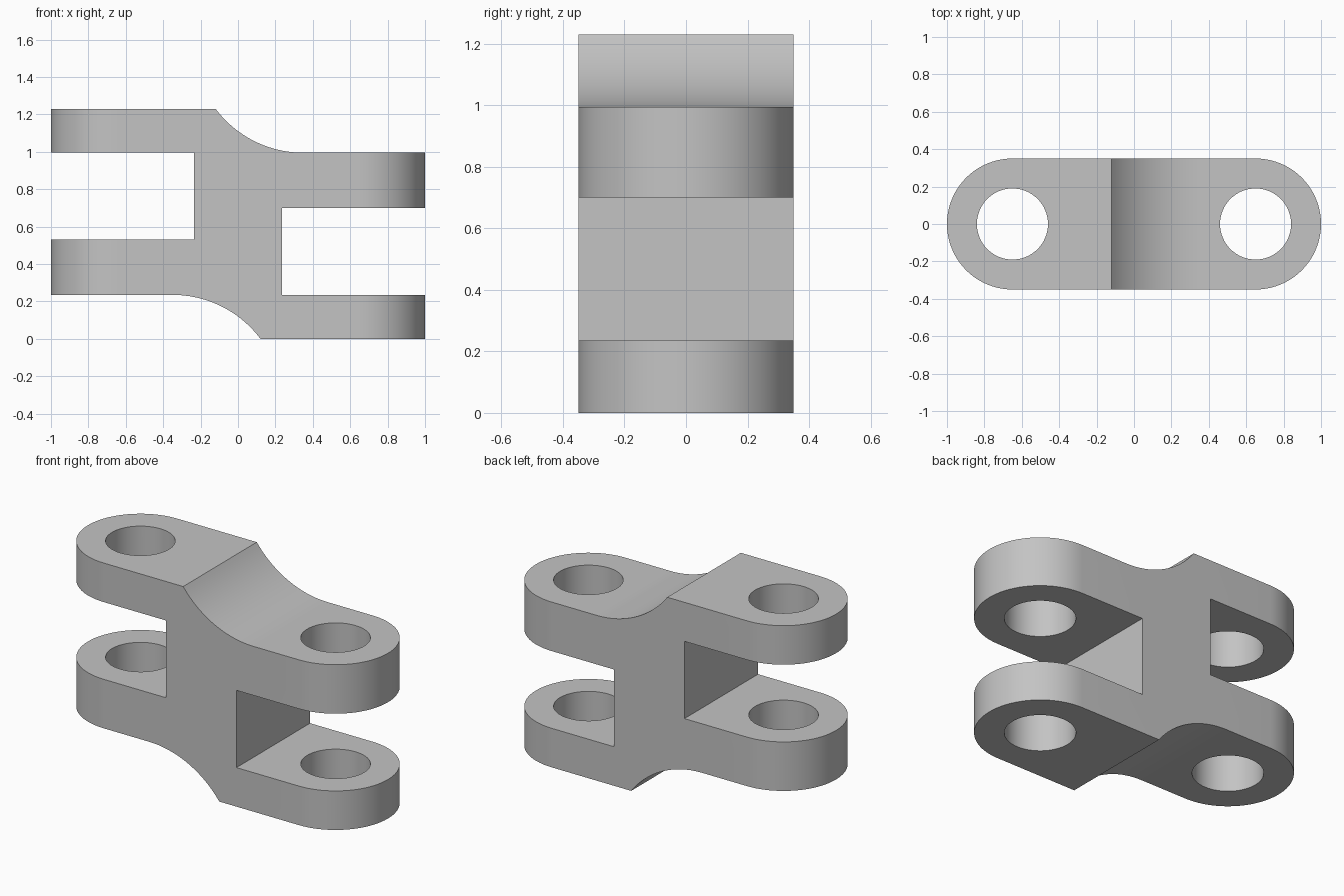
import bpy
import bmesh
import math

old = bpy.data.objects.get("Cube")
if old:
    bpy.data.objects.remove(old, do_unlink=True)

HEIGHT = 1.23      # full height
STEP = 0.235       # offset between the two forks, also half the web width
ARM_TOP = HEIGHT - STEP
SLOT_Z = 0.70      # underside of the upper right arm
EYE_X, EYE_R, HOLE_R = 0.65, 0.35, 0.19

metal = bpy.data.materials.new("light grey metal")
metal.use_nodes = True
grey = (0.55, 0.55, 0.55, 1)
metal.diffuse_color = grey
metal.node_tree.nodes["Principled BSDF"].inputs["Base Color"].default_value = grey


def arc(cx, cy, r, start, end, steps):
    """Points along a circular arc, angles in radians."""
    return [(cx + r * math.cos(start + (end - start) * i / steps),
             cy + r * math.sin(start + (end - start) * i / steps))
            for i in range(steps + 1)]


def prism(name, points, place, direction):
    """Extrude a flat outline into a closed solid."""
    bm = bmesh.new()
    face = bm.faces.new([bm.verts.new(place(a, b)) for a, b in points])
    geom = bmesh.ops.extrude_face_region(bm, geom=[face])["geom"]
    bmesh.ops.translate(bm, vec=direction,
                        verts=[v for v in geom if isinstance(v, bmesh.types.BMVert)])
    bmesh.ops.recalc_face_normals(bm, faces=bm.faces)
    mesh = bpy.data.meshes.new(name)
    bm.to_mesh(mesh)
    bm.free()
    mesh.materials.append(metal)
    obj = bpy.data.objects.new(name, mesh)
    bpy.context.collection.objects.link(obj)
    return obj


# Side profile: upper half outline, repeated by a half turn about the centre
run = 0.47
fillet_r = (run ** 2 + STEP ** 2) / (2 * STEP)
start = math.atan2(STEP - fillet_r, -run)
half = [(-1.2, ARM_TOP), (-1.2, HEIGHT)]
half += arc(run - 0.12, ARM_TOP + fillet_r, fillet_r, start, -math.pi / 2, 24)
half += [(1.2, ARM_TOP), (1.2, SLOT_Z), (STEP, SLOT_Z), (STEP, STEP)]
profile = half + [(-x, HEIGHT - z) for x, z in half]
link = prism("double_fork_link", profile, lambda x, z: (x, -0.5, z), (0, 1, 0))

# Rounded plan outline and pin holes
plan = arc(EYE_X, 0, EYE_R, -math.pi / 2, math.pi / 2, 40)
plan += [(-x, -y) for x, y in plan]
cutters = [("INTERSECT", prism("plan_cutter", plan,
                               lambda x, y: (x, y, -0.5), (0, 0, 2.5)))]
for side, x in (("right", -EYE_X), ("left", EYE_X)):
    ring = arc(x, 0, HOLE_R, 0, math.tau, 64)[:-1]
    cutters.append(("DIFFERENCE", prism(side + "_pin_hole_cutter", ring,
                                        lambda x, y: (x, y, -0.6), (0, 0, 2.7))))

bpy.ops.object.select_all(action="DESELECT")
bpy.context.view_layer.objects.active = link
link.select_set(True)
for operation, cutter in cutters:
    cut = link.modifiers.new(cutter.name, "BOOLEAN")
    cut.operation = operation
    cut.solver = "EXACT"
    cut.object = cutter
    bpy.ops.object.modifier_apply(modifier=cut.name)
    bpy.data.objects.remove(cutter, do_unlink=True)

# Smooth curved walls, crisp edges
bpy.ops.object.shade_smooth_by_angle(angle=math.radians(30))
